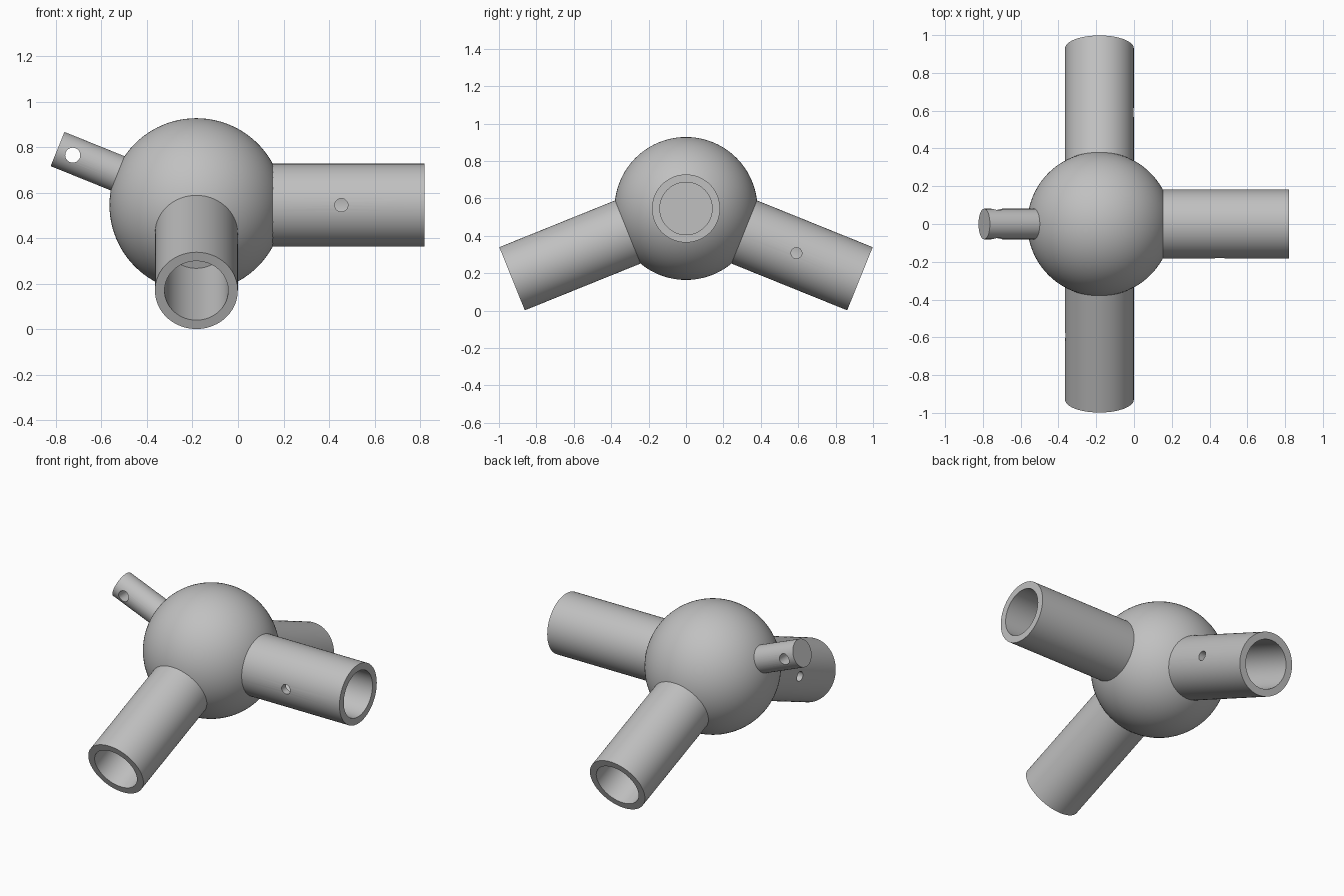
import bpy
import bmesh
from math import radians, cos, sin, tau
from mathutils import Vector, Matrix

if "Cube" in bpy.data.objects:
    bpy.data.objects.remove(bpy.data.objects["Cube"], do_unlink=True)

CENTRE = Vector((-0.183, 0, 0.546))
BALL_R = 0.382
TUBE_R, BORE_R, TUBE_END, BORE_FLOOR = 0.182, 0.14, 1.003, 0.395
PIN_R, PIN_END = 0.081, 0.658
ROOT = 0.3          # where each arm starts, hidden inside the ball
TILT = radians(22)

grey = bpy.data.materials.new("plain_grey")
grey.use_nodes = True
colour = (0.53, 0.53, 0.53, 1)
grey.diffuse_color = colour
grey.node_tree.nodes["Principled BSDF"].inputs["Base Color"].default_value = colour


def select_only(obj):
    bpy.ops.object.select_all(action='DESELECT')
    obj.select_set(True)
    bpy.context.view_layer.objects.active = obj


def finish(obj):
    select_only(obj)
    bpy.ops.object.shade_smooth_by_angle(angle=radians(30))


def lathe(name, profile, axis, steps=72):
    """Spin a (radius, distance) profile and point it along axis from the ball centre."""
    bm = bmesh.new()
    verts = [bm.verts.new((r, 0, d)) for r, d in profile]
    edges = [bm.edges.new(pair) for pair in zip(verts, verts[1:])]
    bmesh.ops.spin(bm, geom=verts + edges, cent=(0, 0, 0), axis=(0, 0, 1),
                   angle=tau, steps=steps, use_merge=True)
    bmesh.ops.remove_doubles(bm, verts=bm.verts, dist=1e-5)
    bmesh.ops.recalc_face_normals(bm, faces=bm.faces)
    turn = axis.to_track_quat('Z', 'Y').to_matrix().to_4x4()
    bm.transform(Matrix.Translation(CENTRE) @ turn)
    mesh = bpy.data.meshes.new(name)
    bm.to_mesh(mesh)
    bm.free()
    mesh.materials.append(grey)
    obj = bpy.data.objects.new(name, mesh)
    bpy.context.collection.objects.link(obj)
    return obj


def drill(obj, middle, direction, radius, depth):
    """Cut a round hole and discard the cutter."""
    bpy.ops.mesh.primitive_cylinder_add(
        vertices=32, radius=radius, depth=depth, location=middle,
        rotation=direction.to_track_quat('Z', 'Y').to_euler())
    cutter = bpy.context.object
    cutter.name = "hole_cutter"
    cutter.hide_render = True
    cutter.data.materials.append(grey)
    select_only(obj)
    mod = obj.modifiers.new("hole", 'BOOLEAN')
    mod.operation = 'DIFFERENCE'
    mod.solver = 'EXACT'
    mod.object = cutter
    bpy.ops.object.modifier_apply(modifier=mod.name)
    bpy.data.objects.remove(cutter, do_unlink=True)


# Central ball
bpy.ops.mesh.primitive_uv_sphere_add(segments=96, ring_count=48,
                                     radius=BALL_R, location=CENTRE)
ball = bpy.context.object
ball.name = "centre_ball"
ball.data.materials.append(grey)
finish(ball)

# Three socket tubes, each with a blind bore and one screw hole in its wall
socket = [(0, ROOT), (TUBE_R, ROOT), (TUBE_R, TUBE_END),
          (BORE_R, TUBE_END), (BORE_R, BORE_FLOOR), (0, BORE_FLOOR)]
tubes = {
    "left_tube": (Vector((1, 0, 0)), Vector((0, -1, 0))),
    "front_tube": (Vector((0, -cos(TILT), -sin(TILT))), Vector((-1, 0, 0))),
    "back_tube": (Vector((0, cos(TILT), -sin(TILT))), Vector((1, 0, 0))),
}
for name, (axis, side) in tubes.items():
    tube = lathe(name, socket, axis)
    drill(tube, CENTRE + axis * 0.637 + side * 0.15, side, 0.029, 0.3)
    finish(tube)

# Solid pin with a cross hole
pin_axis = Vector((-cos(TILT), 0, sin(TILT)))
pin = lathe("right_pin", [(0, ROOT), (PIN_R, ROOT), (PIN_R, PIN_END), (0, PIN_END)],
            pin_axis, steps=48)
drill(pin, CENTRE + pin_axis * 0.586, Vector((0, 1, 0)), 0.033, 0.4)
finish(pin)
